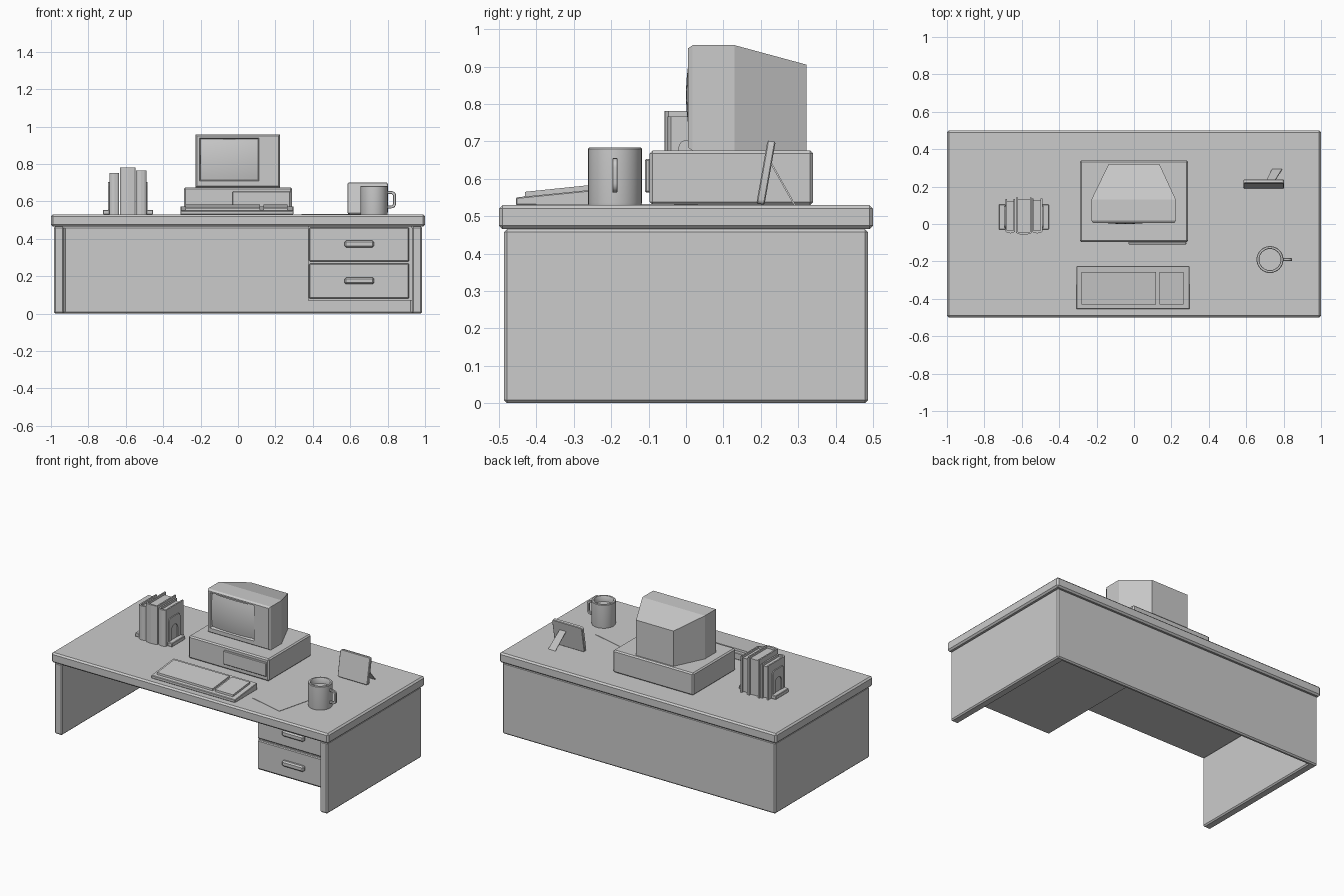
import bpy, bmesh, math
from mathutils import Matrix

if "Cube" in bpy.data.objects:
    bpy.data.objects.remove(bpy.data.objects["Cube"])


def finish(name, bm, bevel=0.0, smooth=None, matrix=None):
    bmesh.ops.recalc_face_normals(bm, faces=bm.faces[:])
    me = bpy.data.meshes.new(name)
    bm.to_mesh(me)
    bm.free()
    ob = bpy.data.objects.new(name, me)
    bpy.context.collection.objects.link(ob)
    if matrix:
        ob.matrix_world = matrix
    if bevel:
        m = ob.modifiers.new("bevel", 'BEVEL')
        m.width = bevel
        m.segments = 1
        m.limit_method = 'ANGLE'
    if smooth:
        bpy.ops.object.select_all(action='DESELECT')
        ob.select_set(True)
        bpy.context.view_layer.objects.active = ob
        bpy.ops.object.shade_smooth_by_angle(angle=math.radians(smooth))
    return ob


def prism(name, pts, axis, a, b, bevel=0.0, smooth=None, matrix=None):
    """Extrude a 2D outline along an axis from a to b."""
    place = {'x': lambda p, t: (t, p[0], p[1]),
             'y': lambda p, t: (p[0], t, p[1]),
             'z': lambda p, t: (p[0], p[1], t)}[axis]
    bm = bmesh.new()
    lo = [bm.verts.new(place(p, a)) for p in pts]
    hi = [bm.verts.new(place(p, b)) for p in pts]
    n = len(pts)
    bm.faces.new(lo)
    bm.faces.new(hi)
    for i in range(n):
        j = (i + 1) % n
        bm.faces.new((lo[i], lo[j], hi[j], hi[i]))
    return finish(name, bm, bevel, smooth, matrix)


def box(name, x0, x1, y0, y1, z0, z1, bevel=0.0, matrix=None):
    return prism(name, [(x0, y0), (x1, y0), (x1, y1), (x0, y1)], 'z', z0, z1, bevel, None, matrix)


def arc(cx, cy, r, a0, a1, n):
    return [(cx + r * math.cos(math.radians(a0 + (a1 - a0) * i / n)),
             cy + r * math.sin(math.radians(a0 + (a1 - a0) * i / n))) for i in range(n + 1)]


T = 0.53  # desk surface height

# Desk: top, U-shaped body, drawer unit
box("desk_top", -1, 1, -0.5, 0.5, 0.465, T, 0.01)
prism("desk_sides_and_back", [(-.985, -.487), (-.93, -.487), (-.93, .46), (.93, .46), (.93, -.487),
                              (.985, -.487), (.985, .487), (-.985, .487)], 'z', 0, 0.465, 0.008)
box("drawer_cabinet", 0.375, 0.93, -0.325, 0.46, 0.07, 0.465)
for i, (z0, z1) in enumerate([(0.08, 0.267), (0.279, 0.46)]):
    box(f"drawer_front_{i}", 0.38, 0.915, -0.342, -0.32, z0, z1, 0.005)
    zc = (z0 + z1) / 2 + 0.002
    box(f"drawer_handle_{i}", 0.57, 0.727, -0.368, -0.34, zc - 0.018, zc + 0.018, 0.008)

# Computer case and drive panel
box("computer_case", -0.29, 0.29, -0.097, 0.34, T, 0.675, 0.008)
box("drive_panel", -0.03, 0.28, -0.11, -0.095, 0.563, 0.653, 0.004)

# Monitor: rectangular rings lofted back to front, then into the screen recess
rings = [(-.135, .135, .675, .905, .322), (-.228, .224, .675, .957, .13),
         (-.228, .224, .675, .957, .018), (-.220, .216, .683, .949, .006),
         (-.207, .113, .708, .940, .006), (-.198, .104, .717, .931, .03)]
bm = bmesh.new()
loops = [[bm.verts.new((x, y, z)) for x, z in ((x0, z0), (x1, z0), (x1, z1), (x0, z1))]
         for x0, x1, z0, z1, y in rings]
for p, q in zip(loops, loops[1:]):
    for i in range(4):
        j = (i + 1) % 4
        bm.faces.new((p[i], p[j], q[j], q[i]))
bm.faces.new(loops[0])
bm.faces.new(loops[-1])
finish("monitor_housing", bm)

# Bulging screen
bm = bmesh.new()
bmesh.ops.create_grid(bm, x_segments=10, y_segments=10, size=1)
for v in bm.verts:
    u, w = v.co.x, v.co.y
    v.co = (-0.047 + u * 0.153, 0.022 - 0.022 * (1 - (u * u + w * w) / 2), 0.824 + w * 0.109)
for f in bm.faces:
    f.normal_update()
    if f.normal.y > 0:
        f.normal_flip()
me = bpy.data.meshes.new("screen")
for f in bm.faces:
    f.smooth = True
bm.to_mesh(me)
bm.free()
bpy.context.collection.objects.link(bpy.data.objects.new("screen", me))

# Keyboard wedge with two raised key blocks
prism("keyboard_body", [(-.455, T), (-.225, T), (-.225, .573), (-.455, .55)], 'x', -0.308, 0.297, 0.003)
for n, x0, x1 in (("main_keys", -0.282, 0.118), ("number_keys", 0.137, 0.265)):
    prism(n, [(-.432, .545), (-.255, .56), (-.257, .583), (-.430, .565)], 'x', x0, x1)

# Paper
box("paper_sheet", -0.124, 0.124, -0.191, 0.191, 0, 0.002, 0,
    Matrix.Translation((0.506, -0.185, T)) @ Matrix.Rotation(math.radians(-14.3), 4, 'Z'))

# Mug, lathed
bm = bmesh.new()
prof = [(0, T), (.071, T), (.072, .535), (.072, .68), (.069, .683), (.059, .683), (.057, .68), (.057, .645), (0, .645)]
vs = [bm.verts.new((r, 0, z)) for r, z in prof]
es = [bm.edges.new(e) for e in zip(vs, vs[1:])]
bmesh.ops.spin(bm, geom=vs + es, axis=(0, 0, 1), cent=(0, 0, 0), angle=math.tau, steps=32)
bmesh.ops.remove_doubles(bm, verts=bm.verts[:], dist=1e-5)
bmesh.ops.translate(bm, verts=bm.verts[:], vec=(0.727, -0.19, 0))
finish("mug", bm, smooth=35)
outer = [(.79, .563)] + arc(.82, .588, .025, -90, 0, 5) + arc(.82, .63, .025, 0, 90, 5) + [(.79, .655)]
inner = [(.79, .64)] + arc(.817, .627, .013, 90, 0, 5) + arc(.817, .591, .013, 0, -90, 5) + [(.79, .578)]
prism("mug_handle", outer + inner, 'y', -0.197, -0.183, 0.002, 35)

# Leaning picture frame with strut
r = 0.012
outline = [p for cx, cz, a in ((-.096, r, 180), (.096, r, 270), (.096, .171 - r, 0), (-.096, .171 - r, 90))
           for p in arc(cx, cz, r, a, a + 90, 4)]
prism("picture_frame", outline, 'y', -0.011, 0.011, 0.003, 30,
      Matrix.Translation((0.693, 0.199, T + 0.002)) @ Matrix.Rotation(math.radians(-10), 4, 'X'))
bm = bmesh.new()
quad = ((.705, .228, .645), (.75, .228, .645), (.79, .293, T), (.738, .293, T))
a = [bm.verts.new(p) for p in quad]
b = [bm.verts.new((x, y - 0.005, z)) for x, y, z in quad]
bm.faces.new(a)
bm.faces.new(b)
for i in range(4):
    bm.faces.new((a[i], a[(i + 1) % 4], b[(i + 1) % 4], b[i]))
finish("frame_strut", bm)

# Books: U-shaped cover with rounded spine, inset pages
for i, (x0, x1, y0, y1, top) in enumerate([(-.687, -.635, -.05, .133, .752),
                                           (-.63, -.547, -.057, .143, .781),
                                           (-.545, -.49, -.05, .137, .766)]):
    t, c = 0.009, (x0 + x1) / 2
    cover = [(x0, y1), (x0, y0 + .01), (x0 + .01, y0 + .003), (c, y0), (x1 - .01, y0 + .003), (x1, y0 + .01),
             (x1, y1), (x1 - t, y1), (x1 - t, y0 + .014), (x0 + t, y0 + .014), (x0 + t, y1)]
    prism(f"book_cover_{i}", cover, 'z', T, top)
    box(f"book_pages_{i}", x0 + t, x1 - t, y0 + .012, y1 - .012, T + .004, top - .014)

# Bookends: upright plate with arched opening and a foot, one each side
plate = ([(-.02, T)] + arc(0, .683, .02, 180, 90, 4) + arc(.075, .683, .02, 90, 0, 4) + [(.095, T), (.07, T)]
         + arc(.0375, .615, .0325, 0, 180, 8) + [(.005, T)])
for side, xi, s in (("left", -.688, -1), ("right", -.489, 1)):
    prism(f"bookend_plate_{side}", plate, 'x', xi, xi + s * .006)
    xa, xb = sorted((xi, xi + s * .034))
    box(f"bookend_foot_{side}", xa, xb, -.03, .105, T, .555, 0.003)
